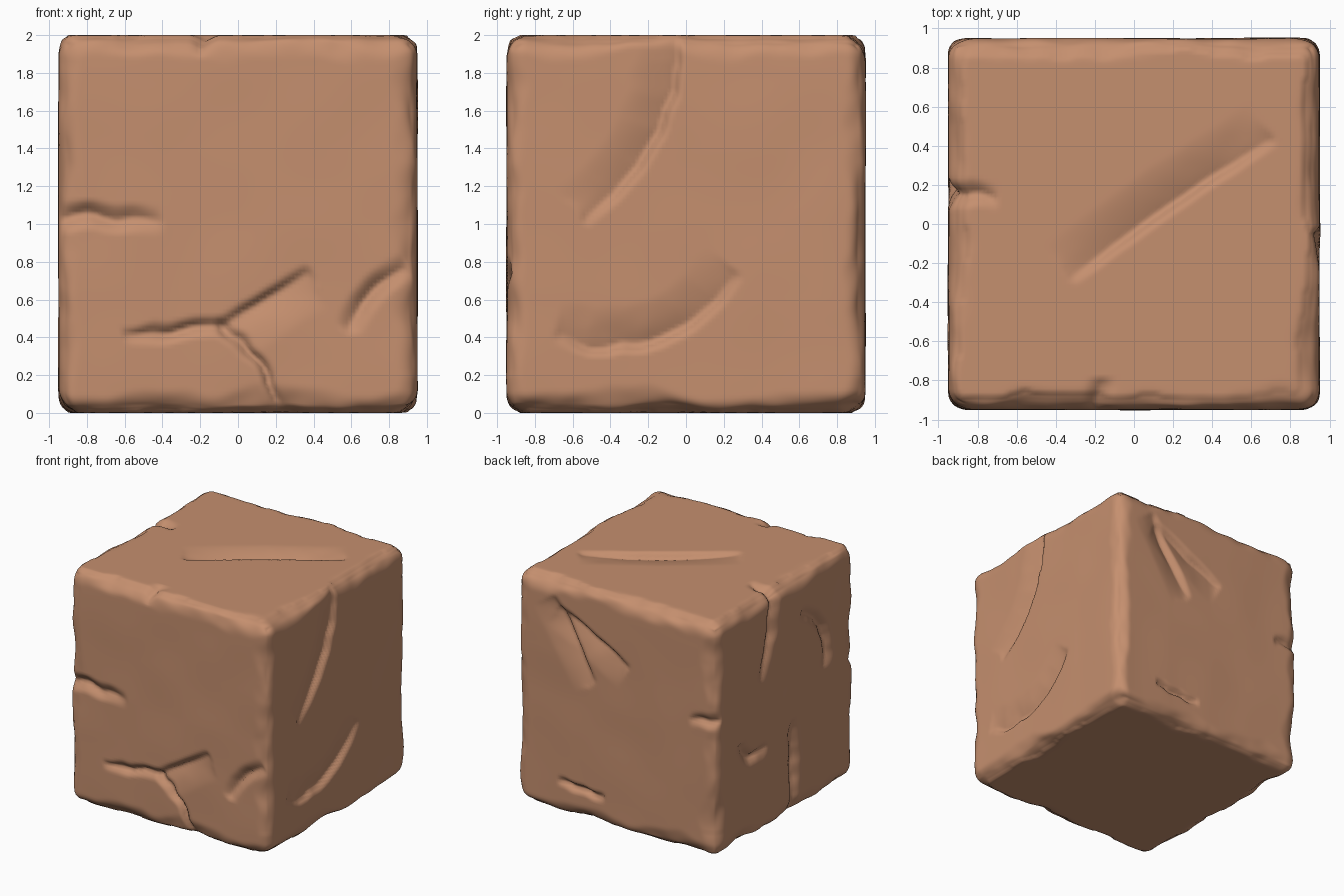
import bpy, bmesh, math
from mathutils import Vector, noise

if "Cube" in bpy.data.objects:
    bpy.data.objects.remove(bpy.data.objects["Cube"])

H = Vector((0.955, 0.955, 1.0))   # half sizes of the block

clay = bpy.data.materials.new("warm clay stone")
clay.diffuse_color = (0.56, 0.276, 0.158, 1)
clay.use_nodes = True
clay.node_tree.nodes["Principled BSDF"].inputs["Base Color"].default_value = clay.diffuse_color

# Crack kinds: depth, width on left of the path, width on right
KINDS = {"crack": (.055, .05, .05), "notch": (.06, .08, .08),
         "left": (.055, .22, .045), "right": (.055, .045, .22)}
FACES = {"front": (1, -1), "back": (1, 1), "side_l": (0, -1), "side_r": (0, 1), "top": (2, 1)}
CRACKS = []


def crack(face, kind, a0, b0, a1, b1, bend=0):
    """A bowed crack on one face, in that face's two grid axes; bend pushes its middle left."""
    length = math.hypot(a1 - a0, b1 - b0)
    nx, ny = -(b1 - b0) / length, (a1 - a0) / length
    path = []
    for i in range(7):
        t = i / 6
        s = bend * 4 * t * (1 - t)
        path.append((a0 + (a1 - a0) * t + nx * s, b0 + (b1 - b0) * t + ny * s))
    CRACKS.append(FACES[face] + (path,) + KINDS[kind])


def dent(a, b, path, depth, wl, wr):
    """Depth of an uneven V groove at (a, b)."""
    best, side, u = 1e9, 1, 0
    n = len(path) - 1
    for i in range(n):
        (x0, y0), (x1, y1) = path[i], path[i + 1]
        dx, dy = x1 - x0, y1 - y0
        t = max(0, min(1, ((a - x0) * dx + (b - y0) * dy) / (dx * dx + dy * dy)))
        d = math.hypot(a - x0 - t * dx, b - y0 - t * dy)
        if d < best:
            best, u = d, (i + t) / n
            side = dx * (b - y0) - dy * (a - x0)
    w = wl if side > 0 else wr
    if best >= w:
        return 0
    return depth * (1 - best / w) ** 1.5 * math.sqrt(max(0, math.sin(math.pi * u)))


# Front cracks
crack("front", "crack", -.62, .4, -.02, .47)
crack("front", "crack", -.12, .48, .23, 0, .06)
crack("front", "right", -.1, .46, .38, .75)
crack("front", "notch", -1.4, 1.06, -.4, 1.02)
crack("front", "notch", .9, .78, .58, .43, -.05)
# Right side ledges
crack("side_r", "right", -.05, 2.05, -.54, 1.02, .15)
crack("side_r", "left", -.7, .4, .28, .75, -.2)
# Top ledge and edge nicks
crack("top", "left", -.32, -.28, .72, .44, .02)
crack("top", "notch", -1.3, .2, -.7, .13)
crack("top", "notch", -.22, -1.2, -.17, -.8)
# Left side cracks
crack("side_l", "notch", .2, 2.3, .34, 1.3, -.1)
crack("side_l", "notch", -.2, 1.68, -.54, 1.08, -.15)
crack("side_l", "notch", .6, .85, .25, .72, .1)
crack("side_l", "notch", -.1, .8, -.12, -.1)
# Back dents
crack("back", "left", .6, 1.85, .2, 1.2)
crack("back", "left", .55, 1.78, -.12, 1.42)
crack("back", "crack", .55, .28, .1, .24)
crack("back", "notch", -1.3, 1.2, -.7, 1.15)

# Dense cube
bm = bmesh.new()
bmesh.ops.create_cube(bm, size=2)
bmesh.ops.subdivide_edges(bm, edges=bm.edges[:], cuts=100, use_grid_fill=True)

for v in bm.verts:
    p = Vector([v.co[i] * H[i] for i in range(3)])
    # Worn edges: rounding radius changes along each edge, more chipped at the foot
    amp = .07 if p.z > -.8 else .085
    r = .12 + amp * noise.noise(p * 2.2 + Vector((3, 7, 1))) + .035 * noise.noise(p * 6)
    r = max(.035, r)
    inner = Vector([max(-(H[i] - r), min(H[i] - r, p[i])) for i in range(3)])
    nrm = (p - inner).normalized()
    q = inner + nrm * r
    # Slight waviness on the sides
    if abs(nrm.z) < .95:
        q -= nrm * .012 * (.5 + .5 * noise.noise(p * 2.5))
    q.z += H.z
    # Cracks
    off = Vector((0, 0, 0))
    for axis, sign, path, depth, wl, wr in CRACKS:
        w = nrm[axis] * sign
        if w > .1:
            a, b = [q[i] for i in range(3) if i != axis]
            wob = .03 * noise.noise(Vector((a, b, axis)) * 7)
            off[axis] -= sign * w * dent(a + wob, b + wob, path, depth, wl, wr)
    v.co = q + off

mesh = bpy.data.meshes.new("weathered_block")
bm.to_mesh(mesh)
bm.free()
mesh.materials.append(clay)
block = bpy.data.objects.new("weathered_block", mesh)
bpy.context.collection.objects.link(block)
for f in mesh.polygons:
    f.use_smooth = True
